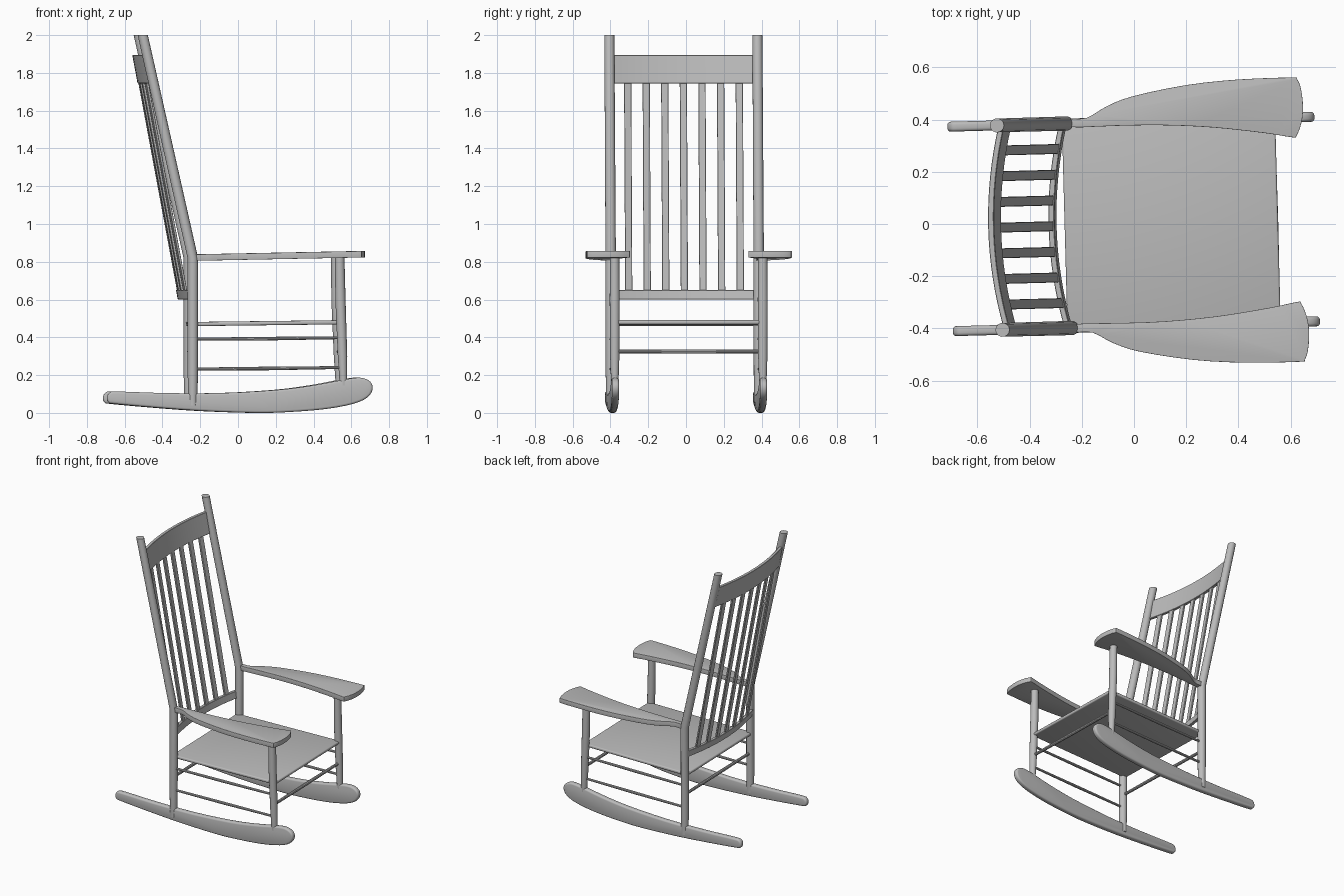
import bpy, bmesh, math
from mathutils import Matrix, Vector

cube = bpy.data.objects.get("Cube")
if cube:
    bpy.data.objects.remove(cube)

wood = bpy.data.materials.new("grey_wood")
wood.use_nodes = True
GREY = (0.5, 0.5, 0.5, 1)
wood.diffuse_color = GREY
wood.node_tree.nodes["Principled BSDF"].inputs["Base Color"].default_value = GREY

TURN = Matrix.Rotation(math.radians(1.55), 4, 'Z')   # the chair stands slightly turned
SIDE = 0.392                                         # half distance between the posts
SIDES = (("left", 1), ("right", -1))


def finish(name, bm, bevel=0, segments=3):
    """Clean up, soften the sharp edges and turn a bmesh into an object."""
    bmesh.ops.recalc_face_normals(bm, faces=bm.faces)
    if bevel:
        sharp = [e for e in bm.edges if e.calc_face_angle(0) > 0.8]
        bmesh.ops.bevel(bm, geom=sharp, offset=bevel, segments=segments,
                        profile=0.5, affect='EDGES', clamp_overlap=True)
    mesh = bpy.data.meshes.new(name)
    bm.to_mesh(mesh)
    bm.free()
    mesh.transform(TURN)
    mesh.materials.append(wood)
    obj = bpy.data.objects.new(name, mesh)
    bpy.context.collection.objects.link(obj)
    bpy.ops.object.select_all(action='DESELECT')
    obj.select_set(True)
    bpy.context.view_layer.objects.active = obj
    bpy.ops.object.shade_smooth_by_angle(angle=math.radians(35))
    return obj


def bridge(bm, rings):
    """Skin a list of closed rings and cap both ends."""
    loops = [[bm.verts.new(p) for p in ring] for ring in rings]
    n = len(loops[0])
    for a, b in zip(loops, loops[1:]):
        for i in range(n):
            j = (i + 1) % n
            bm.faces.new((a[i], a[j], b[j], b[i]))
    bm.faces.new(loops[0])
    bm.faces.new(loops[-1])


def rod(name, axis, stations, n=14):
    """Round rod whose rings lie square to one axis; stations are (point, radius)."""
    u, v = [Vector([float(i == k) for i in range(3)]) for k in range(3) if k != axis]
    rings = []
    for p, r in stations:
        rings.append([Vector(p) + r * (u * math.cos(t) + v * math.sin(t))
                      for t in (math.tau * i / n for i in range(n))])
    bm = bmesh.new()
    bridge(bm, rings)
    return finish(name, bm)


def smooth_outline(pts, steps=3):
    """Closed Catmull-Rom curve through the points."""
    pts = [Vector(p) for p in pts]
    n, out = len(pts), []
    for i in range(n):
        a, b, c, d = (pts[(i + k) % n] for k in (-1, 0, 1, 2))
        for s in range(steps):
            t = s / steps
            out.append(0.5 * (2 * b + (c - a) * t + (2 * a - 5 * b + 4 * c - d) * t ** 2
                              + (3 * b - a - 3 * c + d) * t ** 3))
    return out


def back_x(y, z):
    """Reclined, bowed surface that the rails and slats of the back follow."""
    return -0.196 - 0.186 * z + 0.045 * (y / 0.37) ** 2


def back_panel(name, y0, y1, z0, z1, thick, steps):
    rings = []
    for i in range(steps + 1):
        y = y0 + (y1 - y0) * i / steps
        rings.append([(back_x(y, z) + dx, y, z) for z, dx in
                      ((z0, -thick / 2), (z0, thick / 2), (z1, thick / 2), (z1, -thick / 2))])
    bm = bmesh.new()
    bridge(bm, rings)
    return finish(name, bm, 0.002, 1)


# Side profile of a rocker (x, z)
rocker = [(-0.705, 0.08), (-0.69, 0.108), (-0.64, 0.113), (-0.4, 0.105), (-0.1, 0.105),
          (0.2, 0.122), (0.4, 0.148), (0.56, 0.178), (0.64, 0.186), (0.69, 0.165),
          (0.702, 0.125), (0.675, 0.082), (0.6, 0.048), (0.45, 0.02), (0.25, 0.004),
          (0.08, 0.0), (-0.2, 0.01), (-0.45, 0.028), (-0.66, 0.047), (-0.695, 0.055)]

# Plan of an armrest (x, distance from the middle)
arm = [(-0.24, 0.378), (-0.06, 0.378), (0.11, 0.376), (0.31, 0.362), (0.51, 0.335),
       (0.615, 0.316), (0.632, 0.321), (0.652, 0.37), (0.66, 0.43), (0.654, 0.5),
       (0.64, 0.538), (0.62, 0.545), (0.415, 0.543), (0.215, 0.527), (0.01, 0.49),
       (-0.09, 0.455), (-0.17, 0.412), (-0.24, 0.408)]

for side, s in SIDES:
    # Rocker
    bm = bmesh.new()
    outline = smooth_outline(rocker)
    bridge(bm, [[(p.x, s * SIDE + d, p.y) for p in outline] for d in (-0.019, 0.019)])
    finish(side + "_rocker", bm, 0.012)

    # Armrest, rising slightly to the front
    bm = bmesh.new()
    outline = smooth_outline(arm)
    bridge(bm, [[(p.x, s * p.y, 0.827 + 0.02 * p.x + d) for p in outline]
                for d in (-0.017, 0.017)])
    finish(side + "_armrest", bm, 0.011)

    # Rear post, bent back above the armrest
    y = s * SIDE
    rod(side + "_rear_post", 2, [((-0.25, y, 0.04), 0.024), ((-0.25, y, 0.2), 0.027),
                                 ((-0.25, y, 0.82), 0.028), ((-0.515, y, 2.0), 0.027)])
    # Front leg
    rod(side + "_front_leg", 2, [((0.548, y, 0.13), 0.019), ((0.543, y, 0.3), 0.025),
                                 ((0.532, y, 0.6), 0.027), ((0.528, y, 0.83), 0.025)])
    # Side rungs
    for label, z in (("upper", 0.393), ("lower", 0.235)):
        rod(f"{side}_{label}_side_rung", 0, [((-0.25, y, z - 0.003), 0.008),
                                             ((0.14, y, z), 0.010),
                                             ((0.53, y, z + 0.005), 0.008)], 10)

# Cross rungs
for label, x in (("front", 0.541), ("rear", -0.25)):
    rod(label + "_cross_rung", 1, [((x, -SIDE, 0.325), 0.010), ((x, 0, 0.325), 0.012),
                                   ((x, SIDE, 0.325), 0.010)], 10)

# Seat, tilted up a little at the front
bm = bmesh.new()
bridge(bm, [[(x, y, z + d) for y, d in ((-0.39, -0.011), (0.39, -0.011),
                                        (0.39, 0.011), (-0.39, 0.011))]
            for x, z in ((-0.266, 0.47), (0.552, 0.48))])
finish("seat", bm, 0.008)

# Back: crest rail, lower rail and seven slats
back_panel("crest_rail", -0.385, 0.385, 1.745, 1.895, 0.022, 16)
back_panel("lower_back_rail", -0.385, 0.385, 0.6, 0.65, 0.022, 16)
for i in range(7):
    y = (i - 3) * 0.0985
    back_panel(f"back_slat_{i + 1}", y - 0.019, y + 0.019, 0.63, 1.76, 0.013, 1)
